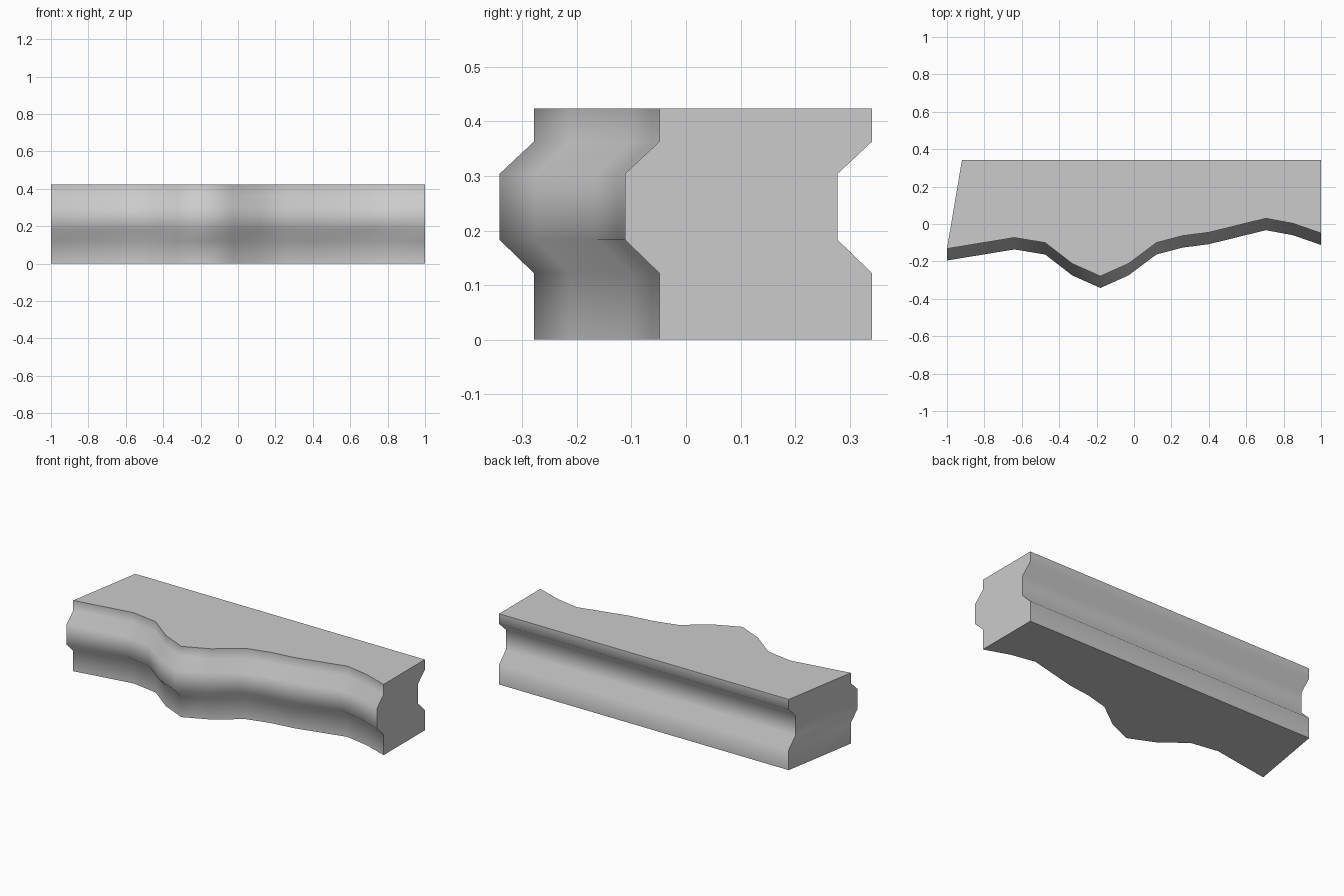
import bpy, bmesh

if "Cube" in bpy.data.objects:
    bpy.data.objects.remove(bpy.data.objects["Cube"])

# Plan outline: wavy front edge from left to right, then straight back edge
front = [(-1, -.132), (-.64, -.073), (-.475, -.10), (-.33, -.212), (-.18, -.279),
         (-.03, -.212), (.12, -.10), (.26, -.063), (.40, -.045), (.705, .03),
         (.85, .003), (1, -.049)]
outline = front + [(1, .341), (-.92, .341)]

# Height levels with the forward shift that makes the bulge and rear groove
levels = [(0, 0), (.122, 0), (.183, -.063), (.304, -.063), (.363, 0), (.424, 0)]

bm = bmesh.new()
rings = [[bm.verts.new((x, y + shift, z)) for x, y in outline] for z, shift in levels]
n = len(outline)

# Walls between successive levels
for low, high in zip(rings, rings[1:]):
    for i in range(n):
        j = (i + 1) % n
        bm.faces.new((low[i], low[j], high[j], high[i]))

# Bottom and top caps
bm.faces.new(rings[0][::-1])
bm.faces.new(rings[-1])

mesh = bpy.data.meshes.new("wavy_ledge_block")
bm.to_mesh(mesh)
bm.free()
block = bpy.data.objects.new("wavy_ledge_block", mesh)
bpy.context.collection.objects.link(block)

# Smooth the moulded faces, keep the caps and ends crisp
bpy.context.view_layer.objects.active = block
block.select_set(True)
bpy.ops.object.shade_smooth_by_angle(angle=1.05)
